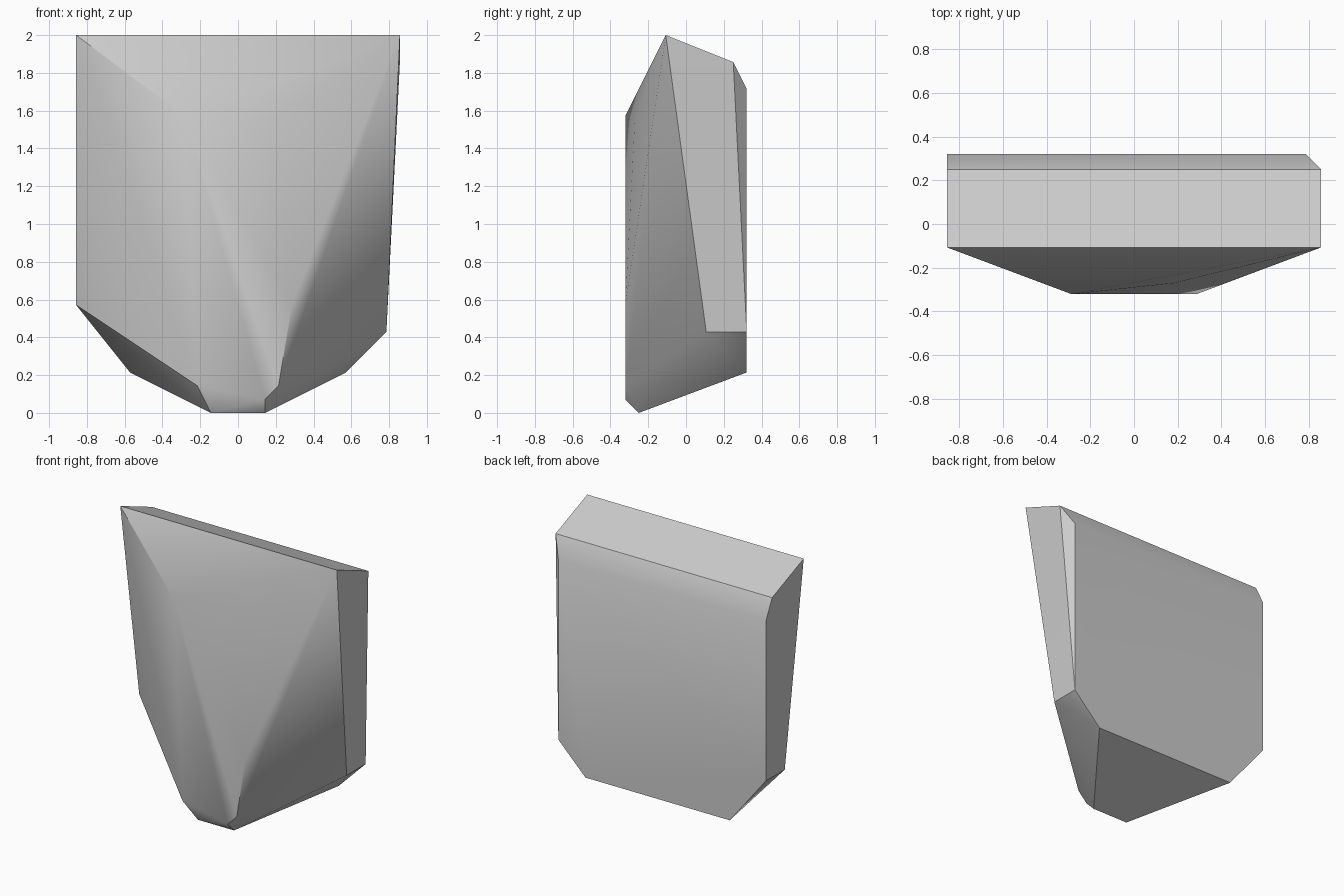
import bpy
import bmesh
import math

cube = bpy.data.objects.get("Cube")
if cube:
    bpy.data.objects.remove(cube, do_unlink=True)

UNIT = 1 / 14  # all corners sit on a coarse lattice


def make_material(name, color):
    mat = bpy.data.materials.new(name)
    mat.use_nodes = True
    mat.diffuse_color = color
    mat.node_tree.nodes["Principled BSDF"].inputs["Base Color"].default_value = color
    return mat


def mirrored(x, y, z):
    return [(-x, y, z), (x, y, z)]


def make_hull(name, corners, material):
    """Wrap a convex chunk around the corner points."""
    bm = bmesh.new()
    for x, y, z in corners:
        bm.verts.new((x * UNIT, y * UNIT, z * UNIT))
    bmesh.ops.convex_hull(bm, input=bm.verts[:])
    loose = [v for v in bm.verts if not v.link_faces]
    bmesh.ops.delete(bm, geom=loose, context='VERTS')
    bmesh.ops.dissolve_limit(bm, angle_limit=math.radians(0.5),
                             verts=bm.verts[:], edges=bm.edges[:])
    bmesh.ops.recalc_face_normals(bm, faces=bm.faces[:])
    mesh = bpy.data.meshes.new(name)
    bm.to_mesh(mesh)
    bm.free()
    mesh.materials.append(material)
    obj = bpy.data.objects.new(name, mesh)
    bpy.context.collection.objects.link(obj)
    return obj


# Sloping top slab and the back's lower corners
corners = mirrored(12, -1.5, 28) + mirrored(12, 3.5, 26) + mirrored(8, 4.5, 3)
# Narrow foot under the front
corners += mirrored(2, -3.5, 0) + mirrored(3, -4.5, 2) + [(2, -4.5, 1)]
# Straight side on one flank, chamfered side on the other
corners += [(-12, 4.5, 24), (-12, 4.5, 8), (-12, 1.5, 8)]
corners += [(11, 4.5, 24), (11, 4.5, 6), (11, 1.5, 6)]
# Bulging front ridge
corners += [(-4, -4.5, 22), (2.5, -3.8, 21.5), (4, -4.5, 8)]

stone = make_material("stone grey", (0.6, 0.6, 0.6, 1))
rock = make_hull("rock", corners, stone)

# Soft blends on shallow creases, crisp steep edges
bpy.ops.object.select_all(action='DESELECT')
rock.select_set(True)
bpy.context.view_layer.objects.active = rock
bpy.ops.object.shade_smooth_by_angle(angle=math.radians(30))
